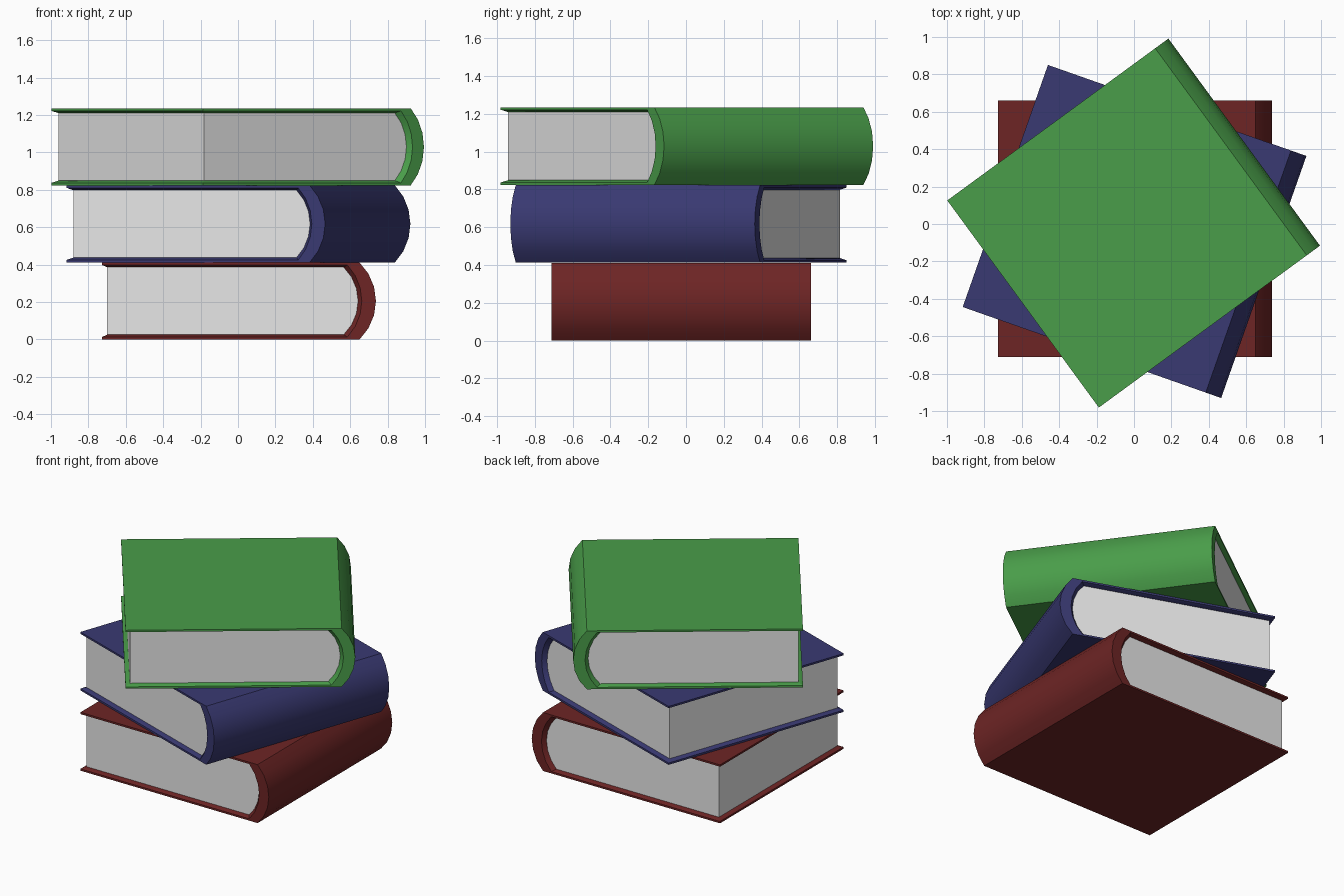
import bpy, bmesh, math

cube = bpy.data.objects.get("Cube")
if cube:
    bpy.data.objects.remove(cube, do_unlink=True)

WIDTH, DEPTH, HEIGHT = 1.465, 1.372, 0.411
RECESS = 0.028          # how far the pages sit inside the covers
SEGMENTS = 6            # facets around the spine


def material(name, colour):
    mat = bpy.data.materials.new(name)
    mat.use_nodes = True
    mat.diffuse_color = (*colour, 1)
    mat.node_tree.nodes["Principled BSDF"].inputs["Base Color"].default_value = (*colour, 1)
    return mat


def profile(fore_x, spine_x, bulge, inset):
    """Open C-shaped (x, z) outline: top edge, round spine, bottom edge."""
    half = HEIGHT / 2 - inset
    radius = (half ** 2 + bulge ** 2) / (2 * bulge)
    sweep = math.asin(half / radius)
    points = [(fore_x, HEIGHT / 2 + half)]
    for i in range(SEGMENTS + 1):
        a = sweep * (1 - 2 * i / SEGMENTS)
        points.append((spine_x + bulge - radius * (1 - math.cos(a)),
                       HEIGHT / 2 + radius * math.sin(a)))
    return points + [(fore_x, HEIGHT / 2 - half)]


OUTER = profile(-WIDTH / 2, 0.645, 0.0875, 0)
RIM = profile(-WIDTH / 2, 0.58, 0.077, 0.013)
PAGE = profile(-WIDTH / 2 + RECESS, 0.56, 0.077, 0.025)


def finish(bm, name, mat, place, turn):
    bmesh.ops.recalc_face_normals(bm, faces=bm.faces)
    mesh = bpy.data.meshes.new(name)
    bm.to_mesh(mesh)
    bm.free()
    mesh.materials.append(mat)
    obj = bpy.data.objects.new(name, mesh)
    bpy.context.collection.objects.link(obj)
    obj.location = place
    obj.rotation_euler.z = math.radians(turn)
    bpy.ops.object.select_all(action='DESELECT')
    obj.select_set(True)
    bpy.context.view_layer.objects.active = obj
    bpy.ops.object.shade_smooth_by_angle(angle=math.radians(30))


def loop(bm, outline, y):
    return [bm.verts.new((x, y, z)) for x, z in outline]


def make_cover(name, mat, place, turn):
    bm = bmesh.new()
    edge, inner = DEPTH / 2, DEPTH / 2 - RECESS
    # Loops in order around the thickness of the cover
    loops = [loop(bm, o, y) for o, y in (
        (OUTER, -edge), (OUTER, edge), (RIM, edge),
        (PAGE, inner), (PAGE, -inner), (RIM, -edge))]
    for a, b in zip(loops, loops[1:] + loops[:1]):
        for i in range(len(a) - 1):
            bm.faces.new((a[i], a[i + 1], b[i + 1], b[i]))
    # Fore-edge tips: flat lip and the bevel running in to the pages
    for end in (0, -1):
        tip = [l[end] for l in loops]
        bm.faces.new((tip[0], tip[1], tip[2], tip[5]))
        bm.faces.new((tip[5], tip[2], tip[3], tip[4]))
    finish(bm, name, mat, place, turn)


def make_pages(name, mat, place, turn):
    bm = bmesh.new()
    inner = DEPTH / 2 - RECESS
    front, back = loop(bm, PAGE, -inner), loop(bm, PAGE, inner)
    bm.faces.new(front)
    bm.faces.new(back)
    for i in range(len(front)):
        bm.faces.new((front[i - 1], front[i], back[i], back[i - 1]))
    finish(bm, name, mat, place, turn)


paper = material("paper", (0.8, 0.8, 0.8))

# Stack: name, cover colour, centre x, centre y, turn in degrees
books = [
    ("red", (0.153, 0.018, 0.018), 0.005, -0.025, 0),
    ("blue", (0.041, 0.041, 0.168), 0.003, -0.04, -19.4),
    ("green", (0.067, 0.337, 0.067), -0.002, 0.005, 36.2),
]
for level, (name, colour, x, y, turn) in enumerate(books):
    place = (x, y, level * (HEIGHT + 0.001))
    make_cover(name + "_book_cover", material(name + " cover", colour), place, turn)
    make_pages(name + "_book_pages", paper, place, turn)
